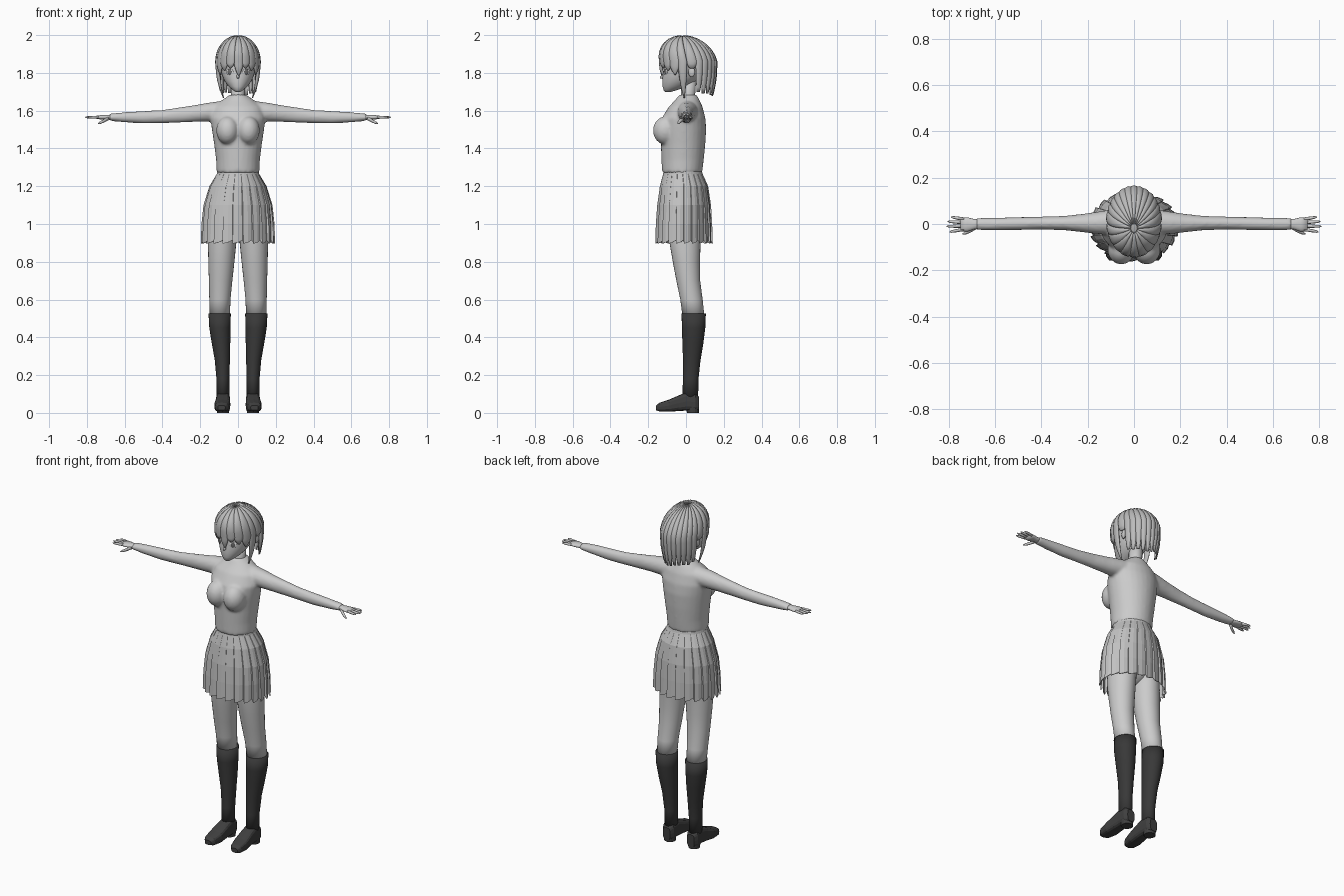
import bpy, bmesh, math, random
from mathutils import Vector, Matrix

if "Cube" in bpy.data.objects:
    bpy.data.objects.remove(bpy.data.objects["Cube"])

random.seed(4)
X, Y, Z = Vector((1, 0, 0)), Vector((0, 1, 0)), Vector((0, 0, 1))


def material(name, r, g, b):
    m = bpy.data.materials.new(name)
    m.diffuse_color = (r, g, b, 1)
    m.use_nodes = True
    m.node_tree.nodes["Principled BSDF"].inputs["Base Color"].default_value = m.diffuse_color
    return m


SKIN = material("light grey", .6, .6, .6)
HAIR = material("hair grey", .5, .5, .5)
CLOTH = material("skirt grey", .54, .54, .54)
SOCK = material("sock black", .04, .04, .04)
SHOE = material("shoe black", .05, .05, .05)
WHITE = material("eye white", .75, .75, .75)
IRIS = material("iris grey", .15, .15, .15)


def ring(c, u, v, a, b, n=20, power=1.0):
    pts = []
    for i in range(n):
        t = 2 * math.pi * i / n
        c1, s1 = math.cos(t), math.sin(t)
        pts.append(Vector(c) + u * a * math.copysign(abs(c1) ** power, c1)
                   + v * b * math.copysign(abs(s1) ** power, s1))
    return pts


def zring(z, rx, yf, yb, x=0, n=28):
    return ring((x, (yf + yb) / 2, z), X, Y, rx, (yb - yf) / 2, n)


def loft(bm, rings, caps=True):
    rows = [[bm.verts.new(p) for p in r] for r in rings]
    n = len(rows[0])
    for a, b in zip(rows, rows[1:]):
        for i in range(n):
            bm.faces.new((a[i], a[(i + 1) % n], b[(i + 1) % n], b[i]))
    if caps:
        bm.faces.new(rows[0][::-1])
        bm.faces.new(rows[-1])


def ball(bm, c, r, rot=0):
    m = Matrix.Translation(c) @ Matrix.Rotation(rot, 4, 'Z') @ Matrix.Diagonal((*r, 1))
    bmesh.ops.create_uvsphere(bm, u_segments=24, v_segments=14, radius=1, matrix=m)


def make(name, bm, mat, smooth=True, mirror=False):
    bmesh.ops.recalc_face_normals(bm, faces=bm.faces[:])
    me = bpy.data.meshes.new(name)
    bm.to_mesh(me)
    bm.free()
    me.materials.append(mat)
    if smooth:
        me.shade_smooth()
    ob = bpy.data.objects.new(name, me)
    bpy.context.collection.objects.link(ob)
    if mirror:
        ob.modifiers.new("mirror", 'MIRROR').use_mirror_merge = False
    return ob


# Upper body: torso, bust and arms fused into one smooth skin
bm = bmesh.new()
loft(bm, [zring(*r) for r in (
    (1.272, .113, -.127, .086), (1.34, .116, -.13, .094), (1.42, .126, -.133, .102),
    (1.5, .138, -.137, .107), (1.56, .147, -.128, .103), (1.62, .13, -.092, .088),
    (1.655, .085, -.058, .072), (1.685, .042, -.035, .056))])
arm = ((.06, .01, 1.6, .058, .055), (.16, .005, 1.592, .048, .05), (.22, .004, 1.586, .04, .045),
       (.3, .004, 1.578, .031, .041), (.4, .004, 1.569, .028, .035), (.5, .002, 1.565, .028, .033),
       (.6, 0, 1.565, .027, .027), (.68, 0, 1.565, .026, .019))
for s in (1, -1):
    loft(bm, [ring((s * x, y, z), Y, Z, a, b) for x, y, z, a, b in arm])
    ball(bm, (s * .055, -.108, 1.495), (.06, .067, .075))
body = make("upper_body", bm, SKIN)
rm = body.modifiers.new("fuse", 'REMESH')
rm.mode, rm.voxel_size, rm.use_smooth_shade = 'VOXEL', .008, True
sm = body.modifiers.new("soften", 'SMOOTH')
sm.factor, sm.iterations = .5, 6

# Neck
bm = bmesh.new()
loft(bm, [zring(1.62, .045, -.04, .05), zring(1.68, .036, -.026, .048), zring(1.78, .036, -.025, .055)])
make("neck", bm, SKIN)

# Hands: palm, four fingers and a thumb
bm = bmesh.new()
loft(bm, [ring((x, y, 1.565), Y, Z, a, b, 14) for x, y, a, b in (
    (.66, 0, .022, .015), (.69, -.001, .022, .013), (.72, -.002, .031, .012), (.75, -.002, .029, .009))])
for y0, y1, tip in ((.021, .03, .79), (.006, .011, .805), (-.009, -.01, .81), (-.023, -.034, .797)):
    loft(bm, [ring((.735 + (tip - .735) * t, y0 + (y1 - y0) * t, 1.565), Y, Z, r, r, 8)
              for t, r in ((0, .0075), (.5, .007), (.85, .0055), (1, .002))])
loft(bm, [ring(c, Y, Z, r, r, 8) for c, r in (
    ((.685, -.014, 1.56), .011), ((.71, -.03, 1.546), .009), ((.728, -.038, 1.537), .0075), ((.74, -.043, 1.532), .003))])
make("hand", bm, SKIN, mirror=True)

# Hips and bare thighs
bm = bmesh.new()
ball(bm, (0, -.01, 1.08), (.135, .1, .16))
make("hips", bm, SKIN)
bm = bmesh.new()
loft(bm, [zring(z, rx, f, b, x) for z, x, rx, f, b in (
    (1.06, .075, .07, -.1, .09), (.9, .084, .075, -.087, .077), (.8, .088, .069, -.07, .074),
    (.7, .092, .062, -.051, .075), (.6, .096, .056, -.03, .088), (.5, .096, .053, -.017, .099))])
make("thigh", bm, SKIN, mirror=True)

# Knee socks
bm = bmesh.new()
loft(bm, [zring(z, rx, f, b, x) for z, x, rx, f, b in (
    (.525, .097, .059, -.023, .105), (.45, .096, .056, -.022, .102), (.37, .09, .049, -.019, .092),
    (.28, .083, .04, -.016, .077), (.18, .08, .034, -.016, .066), (.07, .08, .034, -.02, .064))])
make("sock", bm, SOCK, mirror=True)

# Shoes, lofted from toe to heel, with a heel block
bm = bmesh.new()
loft(bm, [ring((x, y, (lo + hi) / 2), X, Z, w, (hi - lo) / 2, 16, .6) for y, x, lo, hi, w in (
    (-.158, .087, .014, .04, .02), (-.14, .086, .008, .054, .034), (-.09, .083, .006, .07, .042),
    (-.04, .08, .01, .092, .039), (.0, .079, .012, .108, .037), (.05, .079, .012, .104, .036),
    (.07, .079, .014, .085, .024))])
loft(bm, [zring(0, .032, .005, .068, .079, 16), zring(.03, .034, 0, .07, .079, 16)])
shoe = make("shoe", bm, SHOE, smooth=False, mirror=True)

# Pleated skirt: saw-tooth rings that deepen toward the hem
bm = bmesh.new()
PLEATS = 22
rows = []
for z, rx, f, b, d in ((1.283, .109, -.117, .083, 0), (1.265, .112, -.121, .088, .002), (1.2, .15, -.138, .117, .01),
                       (1.1, .179, -.151, .131, .02), (1.0, .188, -.157, .136, .028), (.905, .19, -.159, .138, .036)):
    row = []
    for i in range(PLEATS):
        for frac, k in ((0, 1), (.5, .3), (.94, -1)):
            t = 2 * math.pi * (i + frac) / PLEATS
            g = 1 + d * k
            dz = .25 * d * k if z < .95 else 0
            row.append(Vector((rx * g * math.cos(t), (f + b) / 2 + (b - f) / 2 * g * math.sin(t), z - dz)))
    rows.append(row)
loft(bm, rows, caps=False)
skirt = make("pleated_skirt", bm, CLOTH, smooth=False)
skirt.modifiers.new("cloth", 'SOLIDIFY').thickness = .004

# Head with a pointed chin, small nose and ears
bm = bmesh.new()
loft(bm, [zring(*r) for r in (
    (1.698, .01, -.108, -.085), (1.708, .026, -.118, -.05), (1.728, .05, -.124, .01), (1.755, .07, -.125, .05),
    (1.785, .084, -.124, .08), (1.82, .093, -.119, .1), (1.87, .098, -.122, .125),
    (1.92, .09, -.108, .115), (1.96, .06, -.075, .075), (1.975, .03, -.04, .04))])
make("head", bm, SKIN)
bm = bmesh.new()
loft(bm, [ring((0, y, z), X, Z, a, b, 8) for y, z, a, b in (
    (-.11, 1.785, .013, .02), (-.127, 1.78, .007, .011), (-.138, 1.775, .002, .003))])
make("nose", bm, SKIN)
bm = bmesh.new()
ball(bm, (.097, .03, 1.805), (.01, .018, .027), -.3)
make("ear", bm, SKIN, mirror=True)

# Eyes as thin plates on the face
for name, r, out, mat in (("eye", (.021, .003, .016), 0, WHITE), ("iris", (.011, .003, .015), .002, IRIS)):
    bm = bmesh.new()
    ball(bm, (.044 + out * .4, -.108 - out, 1.806), r, .45)
    make(name, bm, mat, mirror=True)

# Hair cap under the locks
HC, HR = Vector((0, .012, 1.86)), Vector((.112, .145, .131))
bm = bmesh.new()
ball(bm, HC, (.109, .138, .124))
bmesh.ops.delete(bm, geom=[v for v in bm.verts if v.co.z < 1.845 - .4 * max(v.co.y, 0)], context='VERTS')
make("hair_cap", bm, HAIR)


def lock(bm, deg, z_end, span, inward, tip):
    """One flattened lock running from the crown over the skull to its tip."""
    th = math.radians(deg)
    path = []
    for k in range(8):
        ph = math.radians(8 + 82 * k / 7)
        s = math.sin(ph)
        p = HC + Vector((HR.x * math.cos(th) * s, HR.y * math.sin(th) * s - .03 * math.cos(ph), HR.z * math.cos(ph)))
        path.append((p, s))
    for k in range(1, 7):
        t = k / 6
        g = 1 - inward * t * t
        p = HC + Vector((HR.x * math.cos(th) * g, HR.y * math.sin(th) * g, (z_end - HC.z) * t))
        path.append((p, 1 - (1 - tip) * t ** 2))
    tan = Vector((-HR.x * math.sin(th), HR.y * math.cos(th), 0))
    half = tan.length * math.radians(span) / 2
    tan.normalize()
    rings = []
    for i, (p, w) in enumerate(path):
        d = path[min(i + 1, len(path) - 1)][0] - path[max(i - 1, 0)][0]
        n = tan.cross(d).normalized()
        thick = .0095 if i < 11 else .0095 - .0022 * (i - 10)
        rings.append(ring(p, tan, n, max(half * w, .003), thick, 10))
    loft(bm, rings)


# Back bob
bm = bmesh.new()
for i in range(11):
    a = 24 + 13.2 * i
    lock(bm, a, 1.715 - .03 * math.sin(math.radians(a)) + random.uniform(-.008, .008), 17, .1, .45)
make("back_hair", bm, HAIR)

# Fringe and temple hair
bm = bmesh.new()
for a, z in ((-150, 1.79), (-131, 1.812), (-111, 1.825), (-88, 1.785), (-69, 1.825), (-49, 1.812), (-30, 1.79)):
    lock(bm, a, z, 25, .04, .12)
for a in (8, 172):
    lock(bm, a, 1.825, 22, .04, .5)
make("fringe", bm, HAIR)

# Long side locks framing the face
bm = bmesh.new()
for a in (-12, 192):
    lock(bm, a, 1.668, 19, .3, .1)
make("side_lock", bm, HAIR)
